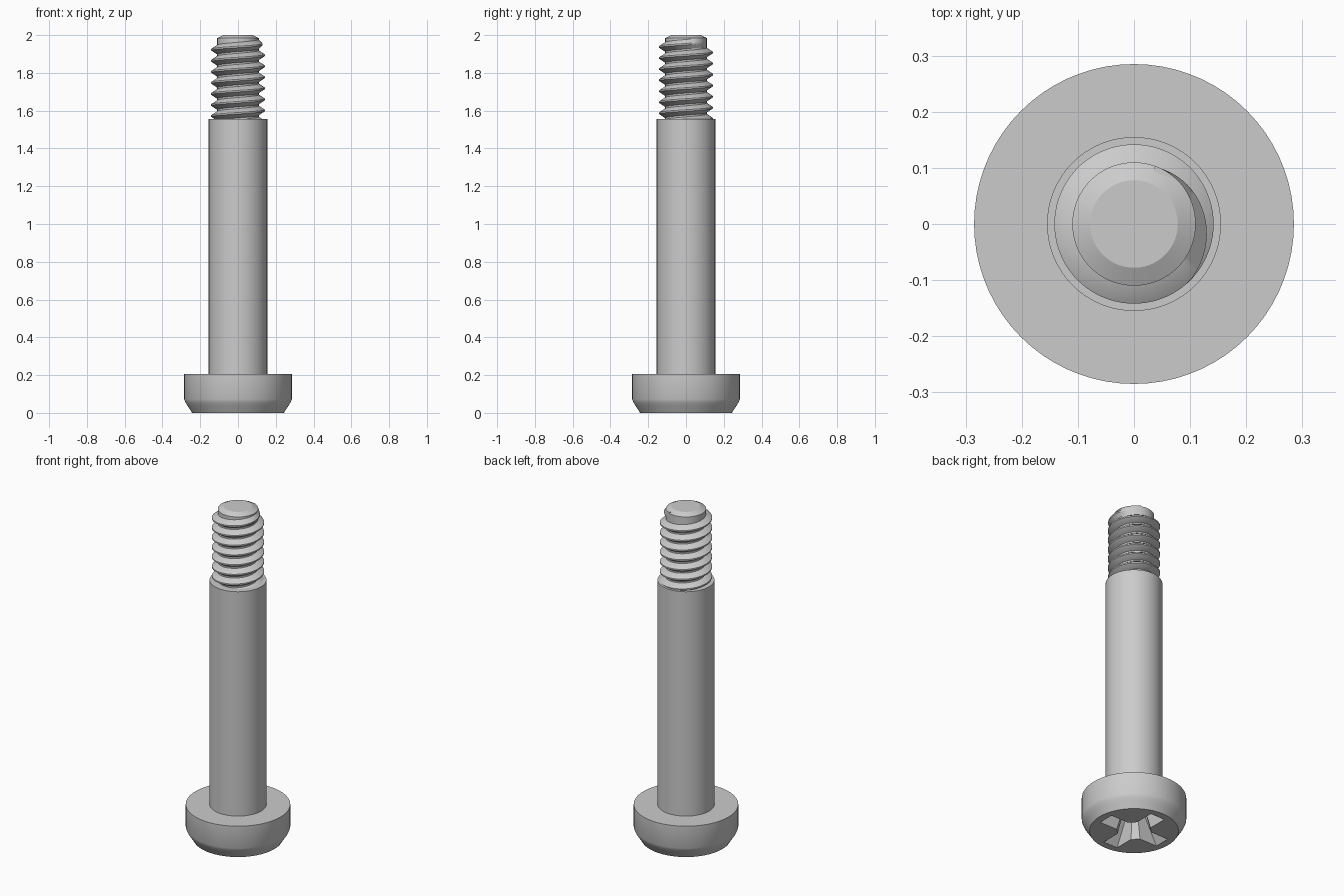
import bpy
import bmesh
from math import cos, sin, pi, radians

cube = bpy.data.objects.get("Cube")
if cube:
    bpy.data.objects.remove(cube, do_unlink=True)

# One plain steel colour
steel = bpy.data.materials.new("grey_steel")
steel.use_nodes = True
GREY = (0.6, 0.6, 0.6, 1)
steel.diffuse_color = GREY
bsdf = next(n for n in steel.node_tree.nodes if n.type == "BSDF_PRINCIPLED")
bsdf.inputs["Base Color"].default_value = GREY


def loft(name, rings):
    """Closed solid from a list of rings with equal point counts."""
    bm = bmesh.new()
    loops = [[bm.verts.new(p) for p in ring] for ring in rings]
    n = len(loops[0])
    for a, b in zip(loops, loops[1:]):
        for i in range(n):
            j = (i + 1) % n
            bm.faces.new((a[i], a[j], b[j], b[i]))
    bm.faces.new(loops[0][::-1])
    bm.faces.new(loops[-1])
    bmesh.ops.recalc_face_normals(bm, faces=bm.faces)
    mesh = bpy.data.meshes.new(name)
    bm.to_mesh(mesh)
    bm.free()
    mesh.materials.append(steel)
    obj = bpy.data.objects.new(name, mesh)
    bpy.context.collection.objects.link(obj)
    return obj


def turned(name, profile, sides=72):
    """Solid of revolution about z from (radius, height) points."""
    angles = [2 * pi * i / sides for i in range(sides)]
    return loft(name, [[(r * cos(a), r * sin(a), z) for a in angles]
                       for r, z in profile])


def cross_ring(z, reach, half, corner):
    """Four-armed outline with chamfered inner corners."""
    arm = [(reach, -half), (reach, half), (half + corner, half),
           (half, half + corner)]
    ring = []
    for k in range(4):
        c, s = cos(k * pi / 2), sin(k * pi / 2)
        ring += [(x * c - y * s, x * s + y * c, z) for x, y in arm]
    return ring


def smooth(obj, angle):
    bpy.ops.object.select_all(action="DESELECT")
    obj.select_set(True)
    bpy.context.view_layer.objects.active = obj
    bpy.ops.object.shade_smooth_by_angle(angle=radians(angle))


# Turned parts: head, plain shank, threaded core with chamfered tip
head = turned("head", [(0.243, 0), (0.253, 0.016), (0.266, 0.036),
                       (0.278, 0.055), (0.285, 0.072), (0.285, 0.205)])
shank = turned("shank", [(0.155, 0.2), (0.155, 1.555)])
core = turned("thread_core", [(0.11, 1.54), (0.11, 1.984), (0.078, 2.0)])

# Tapered cross recess cut into the underside of the head
cutter = loft("recess_cutter", [cross_ring(-0.01, 0.207, 0.049, 0.036),
                                cross_ring(0.15, 0.095, 0.028, 0.02)])
cutter.hide_render = True
cut = head.modifiers.new("recess", "BOOLEAN")
cut.operation = "DIFFERENCE"
cut.solver = "EXACT"
cut.object = cutter
bpy.context.view_layer.objects.active = head
bpy.ops.object.modifier_apply(modifier=cut.name)
bpy.data.objects.remove(cutter, do_unlink=True)

# Right-handed thread ridge that fades into the core near the tip
PITCH, STEPS, TURNS = 0.0585, 64, 7.4
ROOT, CREST, INNER = 0.11, 0.142, 0.1
end_angle, fade = radians(70), radians(115)
rings = []
count = int(TURNS * STEPS)
for i in range(count + 1):
    t = end_angle - 2 * pi * (count - i) / STEPS
    z = 1.952 + PITCH * t / (2 * pi)
    k = min(1, (end_angle - t) / fade)
    crest = ROOT - 0.002 + (CREST - ROOT + 0.002) * k
    base, top = 0.027, 0.004
    section = [(INNER, -base), (ROOT, -base + 0.002), (crest, -top),
               (crest, top), (ROOT, base - 0.002), (INNER, base)]
    rings.append([(r * cos(t), r * sin(t), z + h) for r, h in section])
thread = loft("thread_ridge", rings)

for part in (head, shank, core, thread):
    smooth(part, 25)
